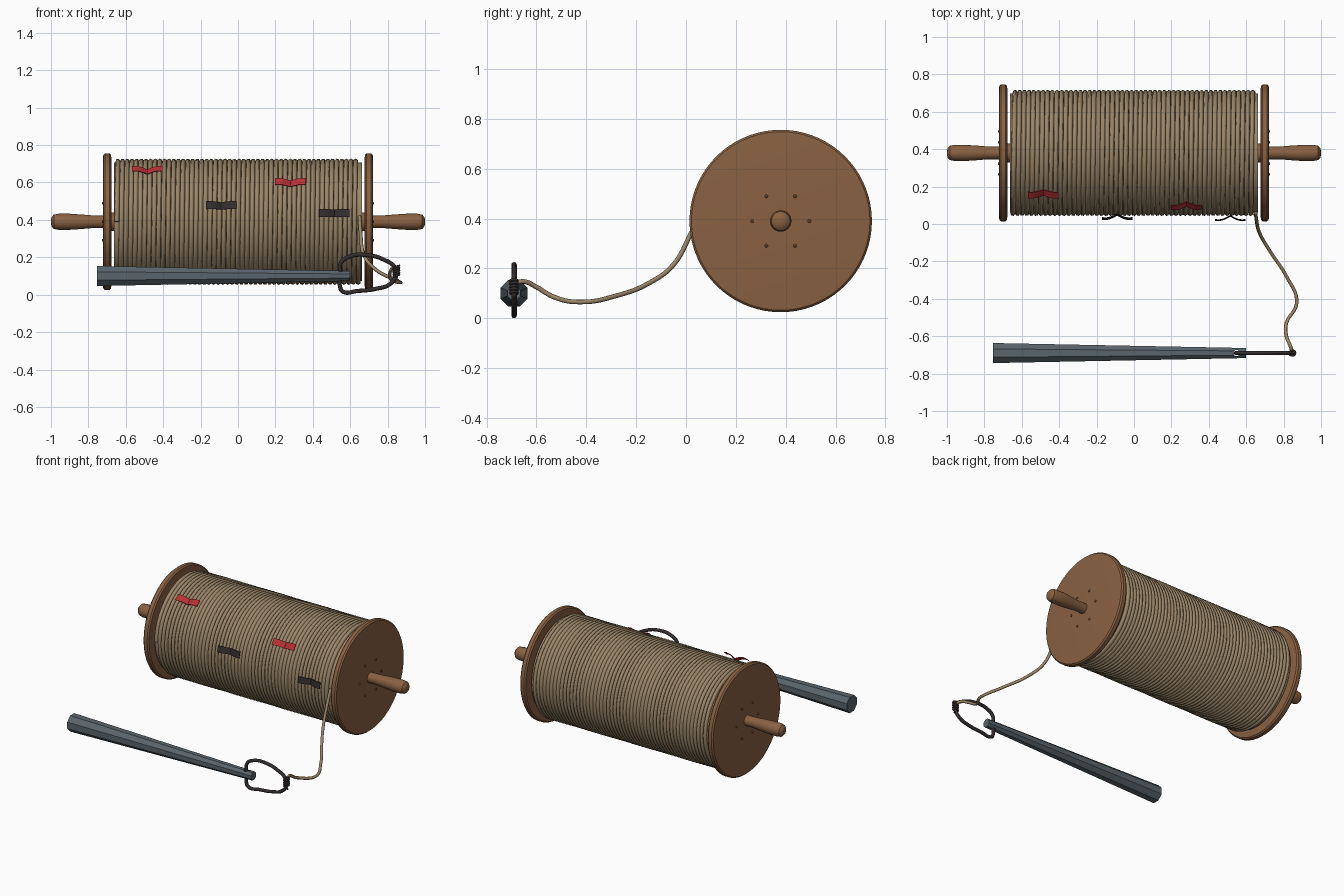
import bpy, bmesh, math
from mathutils import Vector, Matrix

cube = bpy.data.objects.get("Cube")
if cube:
    bpy.data.objects.remove(cube, do_unlink=True)


def material(name, rgb):
    m = bpy.data.materials.new(name)
    m.use_nodes = True
    m.diffuse_color = (*rgb, 1)
    m.node_tree.nodes["Principled BSDF"].inputs["Base Color"].default_value = (*rgb, 1)
    return m


WOOD = material("brown_wood", (0.25, 0.12, 0.055))
ROPE = material("tan_rope", (0.33, 0.24, 0.14))
LEAD = material("grey_lead", (0.10, 0.13, 0.15))
DARK = material("dark_leather", (0.035, 0.026, 0.026))
RED = material("red_cloth", (0.48, 0.03, 0.035))

AXIS = Vector((0, 0.38, 0.39))   # reel centre
WEIGHT = Vector((0, -0.69, 0.10))  # sounding weight centre


def finish(name, bm, mat, smooth=True):
    bmesh.ops.recalc_face_normals(bm, faces=bm.faces)
    mesh = bpy.data.meshes.new(name)
    bm.to_mesh(mesh)
    bm.free()
    mesh.materials.append(mat)
    ob = bpy.data.objects.new(name, mesh)
    bpy.context.collection.objects.link(ob)
    if smooth:
        bpy.ops.object.select_all(action='DESELECT')
        ob.select_set(True)
        bpy.context.view_layer.objects.active = ob
        bpy.ops.object.shade_smooth_by_angle(angle=math.radians(35))
    return ob


def lathe(name, profile, centre, mat, sides=64, smooth=True, turn=0.0):
    """Revolve (x, radius) points about the x direction."""
    bm = bmesh.new()
    rings = []
    for x, r in profile:
        angles = [turn + math.tau * i / sides for i in range(sides)]
        rings.append([bm.verts.new(centre + Vector((x, r * math.cos(a), r * math.sin(a))))
                      for a in angles])
    for a, b in zip(rings, rings[1:]):
        for i in range(sides):
            j = (i + 1) % sides
            bm.faces.new((a[i], a[j], b[j], b[i]))
    bm.faces.new(rings[0])
    bm.faces.new(rings[-1])
    return finish(name, bm, mat, smooth)


def tube(name, points, radius, mat, cyclic=False, kind='POLY', res=1):
    cu = bpy.data.curves.new(name, 'CURVE')
    cu.dimensions = '3D'
    cu.bevel_depth = radius
    cu.bevel_resolution = res
    cu.use_fill_caps = True
    sp = cu.splines.new(kind)
    if kind == 'BEZIER':
        cu.resolution_u = 8
        sp.bezier_points.add(len(points) - 1)
        for bp, p in zip(sp.bezier_points, points):
            bp.co = p
            bp.handle_left_type = bp.handle_right_type = 'AUTO'
    else:
        sp.points.add(len(points) - 1)
        for sp_point, p in zip(sp.points, points):
            sp_point.co = (*p, 1)
    sp.use_cyclic_u = cyclic
    sp.use_smooth = True
    cu.materials.append(mat)
    ob = bpy.data.objects.new(name, cu)
    bpy.context.collection.objects.link(ob)
    return ob


# Reel: axle, two round flanges, turned handles and pegs
lathe("axle", [(-0.69, 0.05), (0.69, 0.05)], AXIS, WOOD, 32)
flange = [(0.677, 0.34), (0.679, 0.358), (0.688, 0.366), (0.711, 0.366),
          (0.720, 0.358), (0.722, 0.34)]
handle = [(0.70, 0.034), (0.78, 0.034), (0.84, 0.039), (0.90, 0.043), (0.96, 0.043),
          (0.985, 0.038), (0.996, 0.026), (1.0, 0.01)]
for side, s in (("left", 1), ("right", -1)):
    lathe(side + "_flange", [(s * x, r) for x, r in flange], AXIS, WOOD, 72)
    lathe(side + "_handle", [(s * x, r) for x, r in handle], AXIS, WOOD, 32)
    for k in range(6):
        a = math.tau * k / 6
        spot = AXIS + Vector((0, math.cos(a), math.sin(a))) * 0.115
        lathe(f"{side}_peg_{k}", [(s * 0.715, 0.007), (s * 0.725, 0.007), (s * 0.728, 0.004)],
              spot, WOOD, 8)

# Wound line: inner layer and one long helix
lathe("inner_rope_layer", [(-0.664, 0.318), (0.664, 0.318)], AXIS, ROPE, 64)
TURNS, STEPS = 52, 48
coil = []
for i in range(TURNS * STEPS + 1):
    a = math.pi + math.tau * i / STEPS
    x = -0.648 + 1.296 * i / (TURNS * STEPS)
    coil.append(AXIS + Vector((x, 0.324 * math.cos(a), -0.324 * math.sin(a))))
tube("wound_rope", coil, 0.0135, ROPE)

# Loose end running from the reel to the loop
loose = [(0.65, 0.06, 0.42), (0.655, 0.02, 0.34), (0.672, -0.05, 0.215), (0.73, -0.15, 0.14),
         (0.815, -0.28, 0.09), (0.87, -0.42, 0.065), (0.815, -0.53, 0.085),
         (0.815, -0.60, 0.125), (0.835, -0.65, 0.147), (0.848, -0.69, 0.14)]
tube("loose_rope", loose, 0.0095, ROPE, kind='BEZIER', res=2)

# Eight-sided tapered weight with an eye hole
weight = lathe("lead_weight", [(-0.755, 0.058), (0.60, 0.029)], WEIGHT, LEAD, 8, False, math.pi / 8)
bm = bmesh.new()
bmesh.ops.create_cone(bm, cap_ends=True, segments=16, radius1=0.017, radius2=0.017, depth=0.2,
                      matrix=Matrix.Translation(WEIGHT + Vector((0.548, 0, 0))))
cutter = finish("eye_cutter", bm, LEAD, False)
cutter.hide_render = True
mod = weight.modifiers.new("eye", 'BOOLEAN')
mod.operation = 'DIFFERENCE'
mod.object = cutter
bpy.context.view_layer.objects.active = weight
bpy.ops.object.modifier_apply(modifier="eye")
bpy.data.objects.remove(cutter, do_unlink=True)

# Leather loop through the eye, with its whipping
loop = [(0.548, 0.10), (0.55, 0.17), (0.60, 0.205), (0.69, 0.212), (0.78, 0.187), (0.84, 0.145),
        (0.848, 0.11), (0.81, 0.055), (0.74, 0.032), (0.64, 0.02), (0.56, 0.017), (0.545, 0.045)]
tube("leather_loop", [(x, WEIGHT.y, z) for x, z in loop], 0.011, DARK, True, 'BEZIER', 2)
for k in range(5):
    z = 0.102 + k * 0.012
    ring = [(0.846 + 0.016 * math.cos(a), WEIGHT.y + 0.014 * math.sin(a), z + 0.005 * math.cos(a))
            for a in (math.tau * i / 12 for i in range(12))]
    tube(f"whipping_{k}", ring, 0.006, DARK, True)
tube("whipping_tail", [(0.835, WEIGHT.y, 0.095), (0.857, WEIGHT.y, 0.078)], 0.005, DARK)


# Depth markers: strips tucked under a strand, ends lifting outward
def marker(name, x0, z0, mat):
    height = (z0 - AXIS.z) / 0.345
    mid = math.asin(height)
    bm = bmesh.new()
    rows = []
    for i in range(9):
        t = i / 4 - 1
        lift = 0.338 + 0.024 * abs(math.sin(t * 2))
        row = []
        for da, dr in ((-0.058, 0), (0.058, 0), (0.058, 0.004), (-0.058, 0.004)):
            a = mid + da
            r = lift + dr
            row.append(bm.verts.new(AXIS + Vector((x0 + 0.082 * t, -r * math.cos(a),
                                                   r * math.sin(a)))))
        rows.append(row)
    for a, b in zip(rows, rows[1:]):
        for i in range(4):
            j = (i + 1) % 4
            bm.faces.new((a[i], a[j], b[j], b[i]))
    bm.faces.new(rows[0])
    bm.faces.new(rows[-1])
    finish(name, bm, mat)


marker("red_marker_right", -0.485, 0.66, RED)
marker("red_marker_left", 0.28, 0.595, RED)
marker("dark_marker_right", -0.09, 0.475, DARK)
marker("dark_marker_left", 0.515, 0.435, DARK)
